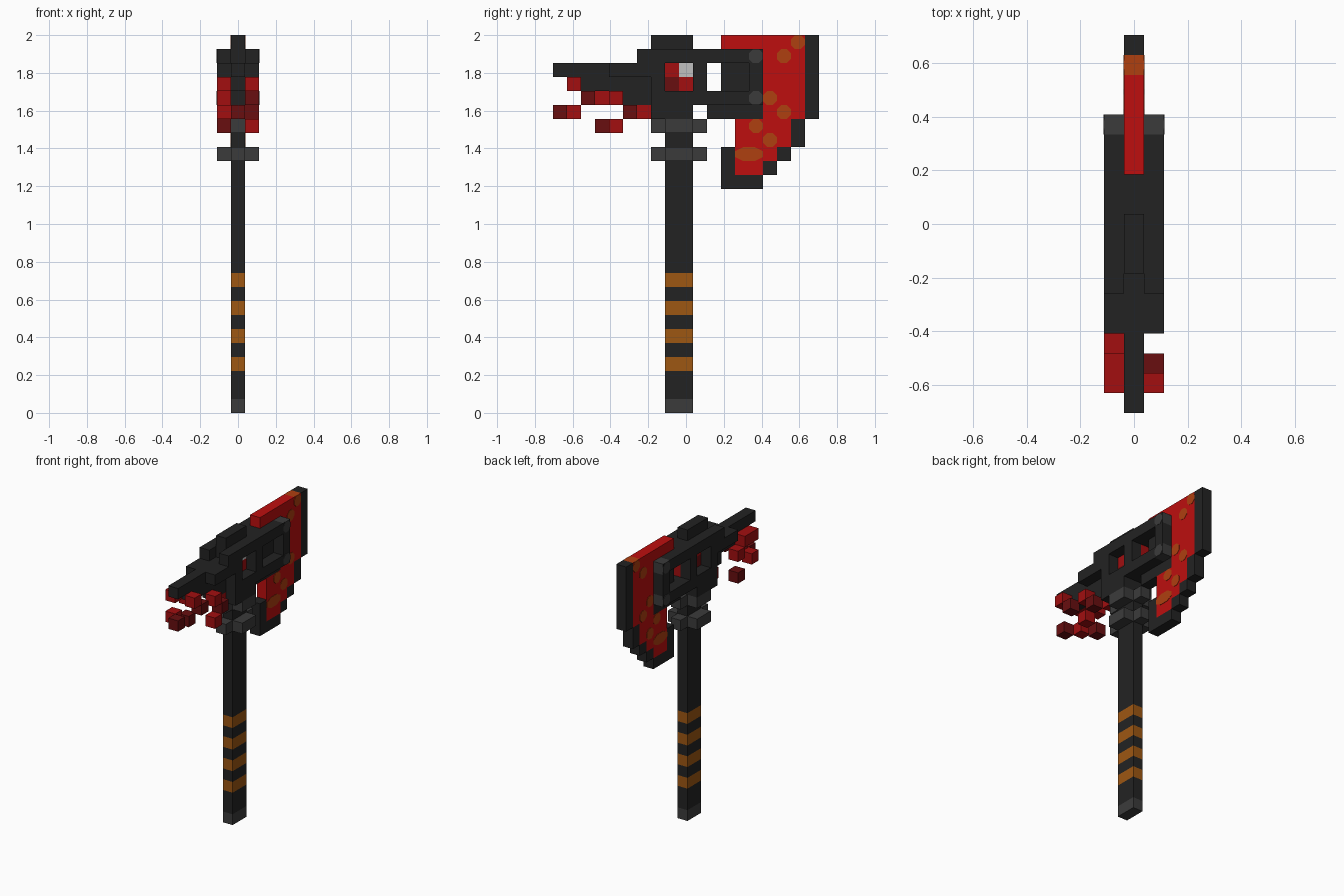
import bpy, bmesh, math
from mathutils import Matrix, Vector

cube = bpy.data.objects.get("Cube")
if cube:
    bpy.data.objects.remove(cube, do_unlink=True)

V = 2 / 27            # edge of one block
SIDES = (-1, 1)
WIDE = (-1, 0, 1)
AXES = [Vector(d) for d in ((1, 0, 0), (-1, 0, 0), (0, 1, 0), (0, -1, 0), (0, 0, 1), (0, 0, -1))]


def material(name, r, g, b):
    m = bpy.data.materials.new(name)
    m.use_nodes = True
    m.diffuse_color = (r, g, b, 1)
    m.node_tree.nodes["Principled BSDF"].inputs["Base Color"].default_value = (r, g, b, 1)
    return m


DARK = material("charcoal", 0.0165, 0.0165, 0.0165)
GREY = material("grey_metal", 0.044, 0.044, 0.044)
RED = material("bright_red", 0.51, 0.0045, 0.0045)
DRIP = material("drip_red", 0.36, 0.0045, 0.005)
DEEP = material("deep_red", 0.14, 0.0045, 0.005)
AMBER = material("amber_wrap", 0.34, 0.095, 0.006)
EMBER = material("ember_orange", 0.43, 0.05, 0.005)
PALE = material("pale_grey", 0.53, 0.53, 0.53)


def centre(layer, col, row):
    """Block centre; columns run front to back, rows run top to bottom."""
    return Vector((layer * V, (col - 9) * V, 2 - (row + 0.5) * V))


def finish(bm, name, mats):
    mesh = bpy.data.meshes.new(name)
    bm.to_mesh(mesh)
    bm.free()
    for m in mats:
        mesh.materials.append(m)
    ob = bpy.data.objects.new(name, mesh)
    bpy.context.collection.objects.link(ob)
    return ob


def blocks(name, mat, runs, side_mat=None):
    """Runs are (row, first col, last col, layers); only outer faces are made."""
    cells = {(x, c, r) for r, a, b, layers in runs for x in layers for c in range(a, b + 1)}
    bm = bmesh.new()
    for x, c, r in sorted(cells):
        for n in AXES:
            if (x + int(n.x), c + int(n.y), r - int(n.z)) in cells:
                continue
            u = Vector((n.y, n.z, n.x))
            w = n.cross(u)
            o = centre(x, c, r) + n * V / 2
            f = bm.faces.new([bm.verts.new(o + (u * i + w * j) * V / 2)
                              for i, j in ((-1, -1), (1, -1), (1, 1), (-1, 1))])
            f.material_index = 1 if side_mat and abs(n.x) > 0.5 else 0
    bmesh.ops.remove_doubles(bm, verts=bm.verts, dist=0.0005)
    return finish(bm, name, [mat] + ([side_mat] if side_mat else []))


def spots(name, mat, places, layers):
    """Octagonal inlays showing on both flat sides; places are (row, col, length)."""
    bm = bmesh.new()
    rad = V / 2 / math.cos(math.pi / 8)
    for row, col, length in places:
        m = (Matrix.Translation(centre(0, col, row)) @ Matrix.Diagonal((1, length, 1, 1))
             @ Matrix.Rotation(math.pi / 2, 4, 'Y') @ Matrix.Rotation(math.pi / 8, 4, 'Z'))
        bmesh.ops.create_cone(bm, cap_ends=True, segments=8, radius1=rad, radius2=rad,
                              depth=layers * V + 0.004, matrix=m)
    return finish(bm, name, [mat])


C = (0,)

# Handle with wraps, pommel and collars
stripes = (17, 19, 21, 23)
blocks("handle", DARK, [(r, 8, 9, C) for r in range(6, 26) if r not in stripes + (6, 8)])
blocks("handle_wraps", AMBER, [(r, 8, 9, C) for r in stripes])
blocks("pommel", GREY, [(26, 8, 9, C)])
for name, r in (("upper_collar", 6), ("lower_collar", 8)):
    blocks(name, GREY, [(r, 7, 10, C), (r, 8, 9, SIDES)])

# Core of the head with the front spike
blocks("head_core", DARK, [
    (0, 7, 9, C), (1, 7, 14, C), (2, 0, 7, C), (3, 2, 7, C),
    (2, 12, 14, C), (3, 12, 14, C), (4, 5, 14, C), (5, 7, 9, C), (5, 11, 14, C)])

# Side frames with two windows each
blocks("side_frames", DARK, [
    (1, 6, 13, SIDES), (2, 4, 7, SIDES), (3, 7, 7, SIDES), (2, 10, 10, SIDES),
    (3, 10, 10, SIDES), (2, 14, 14, SIDES), (3, 14, 14, SIDES),
    (4, 7, 13, SIDES), (5, 7, 9, SIDES)])
blocks("frame_corners", GREY, [(1, 14, 14, SIDES), (4, 14, 14, SIDES)], DARK)
spots("frame_rivets", GREY, [(1, 14, 1), (4, 14, 1)], 3)

# Eye inside the frame
blocks("eye_red", DRIP, [(2, 8, 8, C), (3, 9, 10, C), (2, 10, 10, C)])
blocks("eye_deep_red", DEEP, [(3, 8, 8, C)])
blocks("eye_glint", PALE, [(2, 9, 9, C)])

# Blade, its ember spots and dark cutting edge
blocks("blade", RED, [(0, 12, 16, C)] + [(r, 15, 17, C) for r in range(1, 6)]
       + [(6, 13, 16, C), (7, 13, 16, C), (8, 13, 15, C), (9, 13, 14, C)])
blocks("blade_tip_block", EMBER, [(0, 17, 17, C)], RED)
spots("blade_spots", EMBER, [(0, 17, 1), (1, 16, 1), (4, 15, 1), (5, 16, 1),
                             (6, 14, 1), (7, 15, 1), (8, 13.5, 2)], 1)
blocks("blade_edge", DARK, [(r, 18, 18, C) for r in range(6)]
       + [(6, 17, 17, C), (7, 17, 17, C), (8, 16, 16, C), (9, 15, 15, C),
          (10, 12, 14, C), (8, 12, 12, C), (9, 12, 12, C)])

# Drips below the spike
L, R = (1,), (-1,)
blocks("red_drips", DRIP, [(3, 1, 1, L), (3, 1, 2, R), (4, 3, 3, R), (4, 4, 4, L),
                           (5, 1, 1, R), (5, 6, 6, C), (6, 4, 4, L)])
blocks("deep_red_drips", DEEP, [(4, 2, 2, L), (5, 0, 0, C), (5, 5, 5, L), (6, 3, 3, R)])
